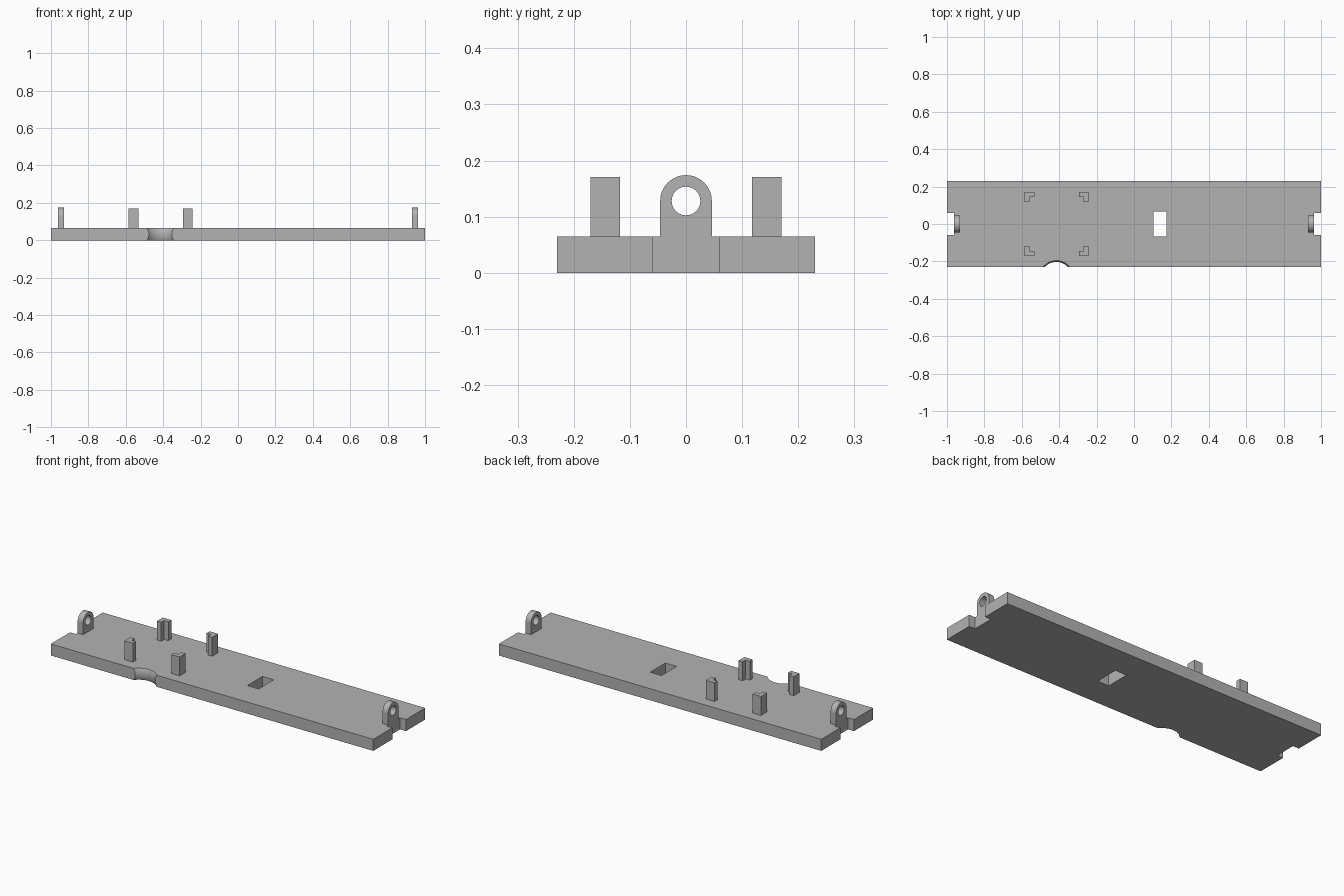
import bpy, bmesh, math
from mathutils import Matrix, Vector

cube = bpy.data.objects.get("Cube")
if cube:
    bpy.data.objects.remove(cube, do_unlink=True)

THICK = 0.065          # base plate thickness
HALF_W = 0.23          # base plate half width
NOTCH_X = 0.963        # inner face of the end notches
POST_TOP = 0.171

grey = bpy.data.materials.new("mid grey")
grey.use_nodes = True
grey.diffuse_color = (0.45, 0.45, 0.45, 1)
grey.node_tree.nodes["Principled BSDF"].inputs["Base Color"].default_value = (0.45, 0.45, 0.45, 1)


def make_object(name, bm):
    bmesh.ops.recalc_face_normals(bm, faces=bm.faces)
    mesh = bpy.data.meshes.new(name)
    bm.to_mesh(mesh)
    bm.free()
    mesh.materials.append(grey)
    obj = bpy.data.objects.new(name, mesh)
    bpy.context.collection.objects.link(obj)
    return obj


def prism(name, outline, base, depth):
    """Extrude an outline of 3D points along the depth vector."""
    bm = bmesh.new()
    face = bm.faces.new([bm.verts.new(Vector(p) + Vector(base)) for p in outline])
    new = bmesh.ops.extrude_face_region(bm, geom=[face])["geom"]
    moved = [v for v in new if isinstance(v, bmesh.types.BMVert)]
    bmesh.ops.translate(bm, verts=moved, vec=depth)
    return make_object(name, bm)


def cut(obj, cutter):
    """Subtract the cutter, apply the result and discard the cutter."""
    cutter.hide_render = True
    mod = obj.modifiers.new("cut", 'BOOLEAN')
    mod.operation = 'DIFFERENCE'
    mod.solver = 'EXACT'
    mod.object = cutter
    bpy.context.view_layer.objects.active = obj
    bpy.ops.object.modifier_apply(modifier=mod.name)
    bpy.data.objects.remove(cutter, do_unlink=True)


def smooth(obj):
    bpy.ops.object.select_all(action='DESELECT')
    obj.select_set(True)
    bpy.context.view_layer.objects.active = obj
    bpy.ops.object.shade_smooth_by_angle(angle=math.radians(30))


# Base plate with a rectangular notch in each end
half = [(1, -HALF_W, 0), (1, -0.06, 0), (NOTCH_X, -0.06, 0),
        (NOTCH_X, 0.06, 0), (1, 0.06, 0), (1, HALF_W, 0)]
outline = half + [(-x, -y, z) for x, y, z in half]
plate = prism("base_plate", outline, (0, 0, 0), (0, 0, THICK))

# Rectangular slot through the plate
slot = [(0.105, -0.067, 0), (0.175, -0.067, 0), (0.175, 0.067, 0), (0.105, 0.067, 0)]
cut(plate, prism("slot_cutter", slot, (0, 0, -0.1), (0, 0, 0.3)))

# Finger notch in the front edge, its wall bulging outward at mid height
bm = bmesh.new()
rows, sides = 12, 96
rings = []
for i in range(rows + 1):
    t = 2 * i / rows - 1
    r = 0.084 + 0.008 * t * t
    z = THICK / 2 + t * (THICK / 2 + 0.002)
    rings.append([bm.verts.new((-0.415 + r * math.cos(a), -0.287 + r * math.sin(a), z))
                  for a in (math.tau * k / sides for k in range(sides))])
for low, high in zip(rings, rings[1:]):
    for k in range(sides):
        n = (k + 1) % sides
        bm.faces.new((low[k], low[n], high[n], high[k]))
bm.faces.new(rings[0])
bm.faces.new(rings[-1])
cut(plate, make_object("finger_notch_cutter", bm))
smooth(plate)

# Rounded hinge lugs with a pin hole, one at each end
R, HOLE, CENTRE_Z, LUG_T = 0.046, 0.0255, 0.128, 0.034
arc = [math.pi * k / 32 for k in range(33)]
profile = [(0, -R, THICK), (0, R, THICK)]
profile += [(0, R * math.cos(a), CENTRE_Z + R * math.sin(a)) for a in arc]
profile.append(profile.pop(0))
for side, label in ((1, "left"), (-1, "right")):
    lug = prism(label + "_hinge_lug", profile, (side * NOTCH_X, 0, 0), (-side * LUG_T, 0, 0))
    bm = bmesh.new()
    place = Matrix.Translation((side * 0.95, 0, CENTRE_Z)) @ Matrix.Rotation(math.pi / 2, 4, 'Y')
    bmesh.ops.create_cone(bm, cap_ends=True, segments=48, radius1=HOLE, radius2=HOLE,
                          depth=0.2, matrix=place)
    cut(lug, make_object("pin_hole_cutter", bm))
    smooth(lug)

# Four L-shaped corner posts, their recesses facing the middle of the group
S, T = 0.052, 0.026
corner = [(0, 0), (S, 0), (S, T), (T, T), (T, S), (0, S)]
for sx, x, label_x in ((1, -0.585, "right"), (-1, -0.243, "left")):
    for sy, label_y in ((1, "front"), (-1, "back")):
        shape = [(sx * u, sy * v, 0) for u, v in corner]
        prism(label_y + "_" + label_x + "_corner_post", shape,
              (x, -sy * 0.17, THICK), (0, 0, POST_TOP - THICK))
